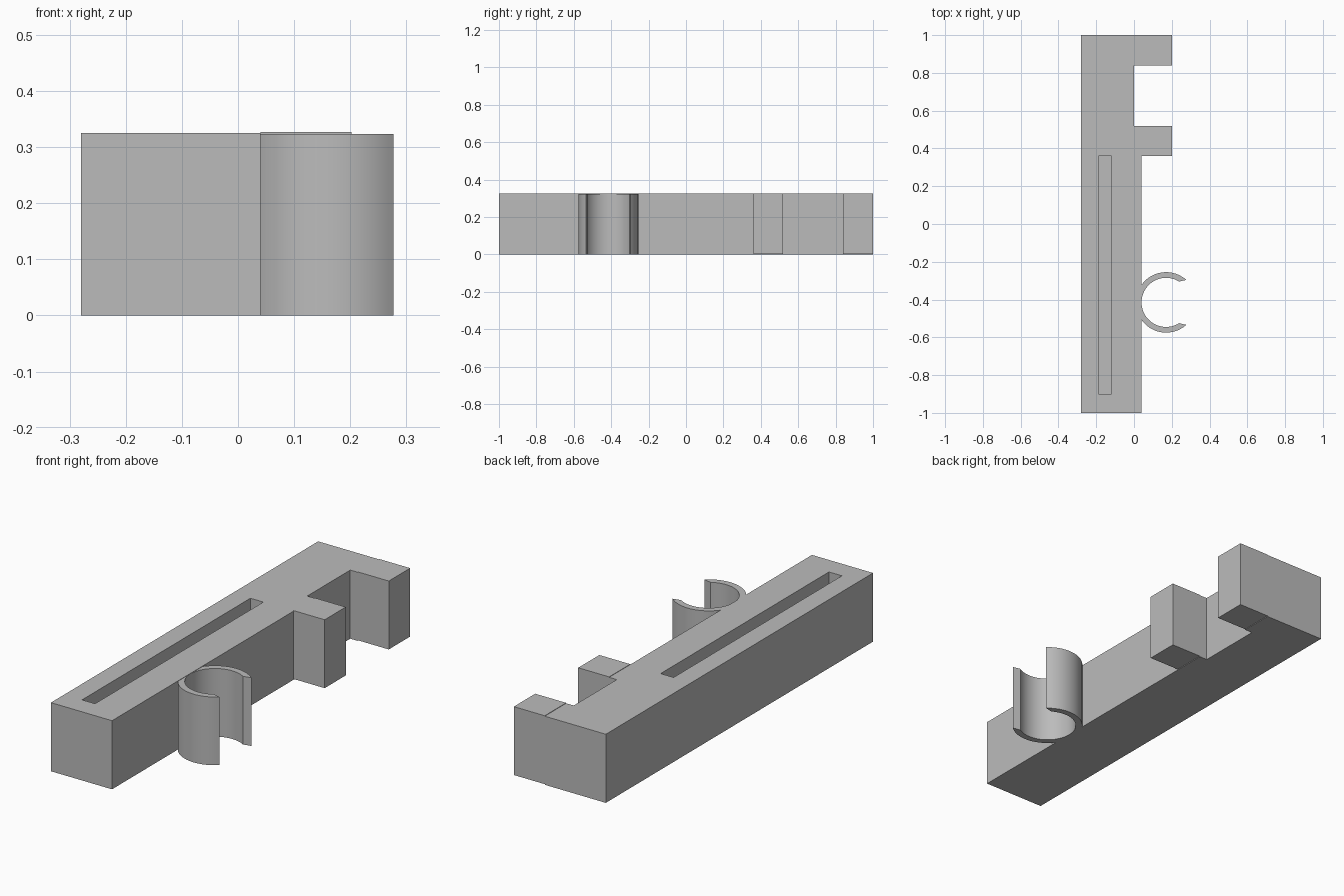
import bpy, bmesh
from math import radians, cos, sin

cube = bpy.data.objects.get("Cube")
if cube:
    bpy.data.objects.remove(cube, do_unlink=True)

grey = bpy.data.materials.new("plain grey")
grey.use_nodes = True
grey.diffuse_color = (0.5, 0.5, 0.5, 1)
grey.node_tree.nodes["Principled BSDF"].inputs["Base Color"].default_value = (0.5, 0.5, 0.5, 1)


def prism(name, outline, z0, z1):
    """Extrude a flat outline from z0 up to z1."""
    bm = bmesh.new()
    face = bm.faces.new([bm.verts.new((x, y, z0)) for x, y in outline])
    up = bmesh.ops.extrude_face_region(bm, geom=[face])["geom"]
    bmesh.ops.translate(bm, vec=(0, 0, z1 - z0),
                        verts=[v for v in up if isinstance(v, bmesh.types.BMVert)])
    bmesh.ops.recalc_face_normals(bm, faces=bm.faces)
    mesh = bpy.data.meshes.new(name)
    bm.to_mesh(mesh)
    bm.free()
    mesh.materials.append(grey)
    obj = bpy.data.objects.new(name, mesh)
    bpy.context.collection.objects.link(obj)
    return obj


def rect(x0, x1, y0, y1):
    return [(x0, y0), (x1, y0), (x1, y1), (x0, y1)]


def arc(centre, radius, start, end, steps):
    angles = [radians(start + (end - start) * i / steps) for i in range(steps + 1)]
    return [(centre[0] + radius * cos(a), centre[1] + radius * sin(a)) for a in angles]


# Long bar with a shallow notch between the two arms
left, right, notch = -0.28, 0.04, 0.0
arm_spans = {"middle_arm": (0.36, 0.518), "end_arm": (0.84, 1.0)}
notch_y0, notch_y1 = arm_spans["middle_arm"][1], arm_spans["end_arm"][0]
bar = prism("bar", [(left, -1), (right, -1), (right, notch_y0), (notch, notch_y0),
                    (notch, notch_y1), (right, notch_y1), (right, 1), (left, 1)], 0, 0.325)

# Blind slot cut in the top of the bar
cutter = prism("slot_cutter", rect(-0.187, -0.119, -0.9, 0.36), 0.16, 0.4)
cutter.hide_render = True
cut = bar.modifiers.new("slot", "BOOLEAN")
cut.operation, cut.solver, cut.object = "DIFFERENCE", "EXACT", cutter
bpy.context.view_layer.objects.active = bar
bpy.ops.object.modifier_apply(modifier=cut.name)
bpy.data.objects.remove(cutter, do_unlink=True)

# Two square arms
for name, (y0, y1) in arm_spans.items():
    prism(name, rect(right, 0.202, y0, y1), 0.003, 0.327)

# Open round clip on the side
centre = (0.17, -0.415)
clip = prism("round_clip", arc(centre, 0.16, 48, 312, 56) + arc(centre, 0.13, 302, 58, 56), 0, 0.323)
bpy.ops.object.select_all(action="DESELECT")
clip.select_set(True)
bpy.context.view_layer.objects.active = clip
bpy.ops.object.shade_smooth_by_angle(angle=radians(30))
